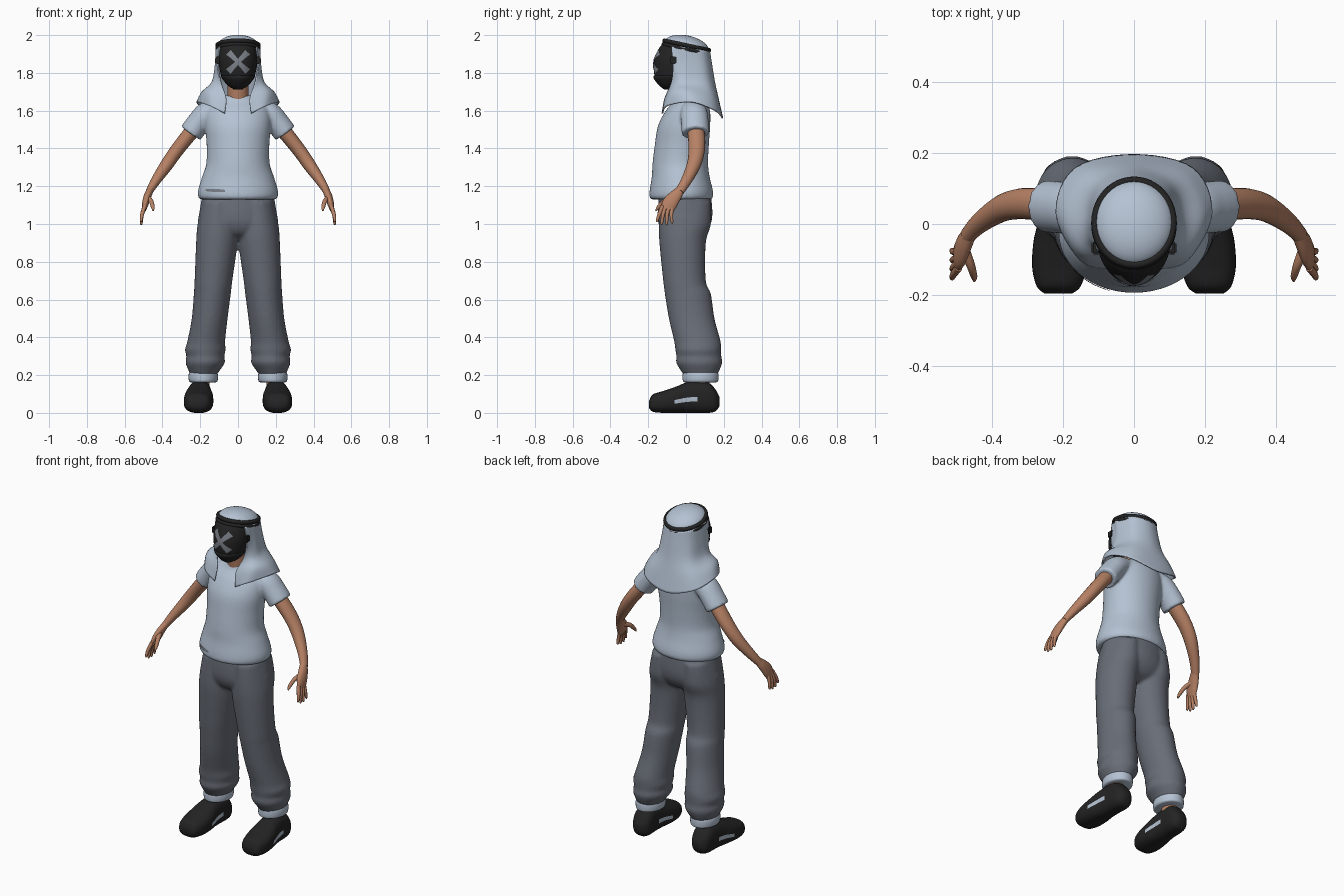
import bpy, bmesh, math
from mathutils import Vector, Matrix

if "Cube" in bpy.data.objects:
    bpy.data.objects.remove(bpy.data.objects["Cube"])


def material(name, r, g, b):
    m = bpy.data.materials.new(name)
    m.use_nodes = True
    m.diffuse_color = (r, g, b, 1)
    node = m.node_tree.nodes["Principled BSDF"]
    node.inputs["Base Color"].default_value = (r, g, b, 1)
    node.inputs["Roughness"].default_value = 0.8
    return m


CLOTH = material("pale blue cloth", 0.46, 0.54, 0.65)
GREY = material("slate trousers", 0.14, 0.155, 0.185)
SKIN = material("tan skin", 0.47, 0.22, 0.13)
BLACK = material("black", 0.017, 0.017, 0.017)
MARK = material("mid grey marking", 0.19, 0.21, 0.24)

X, Y, Z = Vector((1, 0, 0)), Vector((0, 1, 0)), Vector((0, 0, 1))


def spline(keys, n=5):
    """Smooth curve through tuples of any length."""
    out = []
    for i in range(len(keys) - 1):
        p0, p1, p2, p3 = (keys[max(0, min(j, len(keys) - 1))] for j in range(i - 1, i + 3))
        for s in range(n):
            t = s / n
            out.append(tuple(b + 0.5 * t * (c - a + t * (2*a - 5*b + 4*c - d + t * (3*(b - c) + d - a)))
                             for a, b, c, d in zip(p0, p1, p2, p3)))
    return out + [tuple(keys[-1])]


def skin_rows(bm, rows, closed=True):
    vs = [[bm.verts.new(p) for p in row] for row in rows]
    n = len(rows[0])
    for r, s in zip(vs, vs[1:]):
        for i in range(n if closed else n - 1):
            j = (i + 1) % n
            bm.faces.new((r[i], r[j], s[j], s[i]))
    if closed:
        bm.faces.new(vs[0])
        bm.faces.new(vs[-1])


def loft(bm, keys, axis=None, side=1, sides=32, power=2.0, n=5):
    """Keys are (x, y, z, radius a, radius b); axis fixes the ring plane."""
    pts = spline(keys, n)
    rows = []
    for i, (x, y, z, ra, rb) in enumerate(pts):
        t = axis or (Vector(pts[min(i + 1, len(pts) - 1)][:3]) - Vector(pts[max(i - 1, 0)][:3])).normalized()
        a = t.cross(Z if axis == Y else Y).normalized()
        b = a.cross(t)
        row = []
        for k in range(sides):
            ang = math.tau * k / sides
            c, s = math.cos(ang), math.sin(ang)
            e = 2 / power
            p = Vector((x, y, z)) + a * ra * math.copysign(abs(c) ** e, c) + b * rb * math.copysign(abs(s) ** e, s)
            row.append(Vector((p.x * side, p.y, p.z)))
        rows.append(row)
    skin_rows(bm, rows)


def finish(name, bm, mat, mirror=False, remesh=0):
    bmesh.ops.recalc_face_normals(bm, faces=bm.faces)
    me = bpy.data.meshes.new(name)
    bm.to_mesh(me)
    bm.free()
    me.materials.append(mat)
    for p in me.polygons:
        p.use_smooth = True
    me.set_sharp_from_angle(angle=math.radians(55))
    ob = bpy.data.objects.new(name, me)
    bpy.context.scene.collection.objects.link(ob)
    if mirror:
        ob.modifiers.new("mirror", "MIRROR")
    if remesh:
        m = ob.modifiers.new("blend", "REMESH")
        m.mode, m.voxel_size, m.use_smooth_shade = "VOXEL", remesh, True
        s = ob.modifiers.new("soften", "SMOOTH")
        s.factor, s.iterations = 0.5, 4
    return ob


def upright(rows, cx=0):
    return [(cx, cy, z, rx, ry) for z, cy, rx, ry in rows]


# Shirt: torso and sleeves blended together
bm = bmesh.new()
loft(bm, upright([(1.13, -.025, .195, .155), (1.142, -.025, .21, .168), (1.18, -.025, .211, .167),
                  (1.25, -.028, .19, .153), (1.32, -.03, .168, .147), (1.42, -.022, .166, .143),
                  (1.52, -.01, .174, .138), (1.6, .01, .168, .117), (1.65, .02, .13, .085),
                  (1.68, .005, .07, .06)]), Z, sides=48)
for side in (1, -1):
    loft(bm, [(.1, .035, 1.615, .05, .06), (.165, .042, 1.585, .062, .072), (.21, .047, 1.535, .062, .073),
              (.25, .05, 1.48, .063, .073)], side=side)
shirt = finish("shirt", bm, CLOTH, remesh=.009)

# Trousers: hips and legs blended together
bm = bmesh.new()
loft(bm, upright([(1.15, -.005, .19, .138), (1.06, -.005, .205, .145), (1.0, -.007, .21, .138),
                  (.95, -.01, .16, .11), (.92, -.01, .05, .06)]), Z, sides=48)
for side in (1, -1):
    loft(bm, [(.1, -.005, 1.12, .09, .135), (.108, -.006, 1.0, .106, .138), (.112, -.018, .9, .11, .123),
              (.13, -.008, .7, .1, .113), (.136, .01, .63, .098, .122), (.15, .03, .5, .095, .121),
              (.168, .06, .38, .1, .123), (.173, .065, .335, .108, .122), (.173, .068, .3, .1, .119),
              (.174, .07, .265, .104, .122), (.18, .075, .22, .08, .1), (.182, .075, .2, .07, .088)],
         Z, side)
finish("trousers", bm, GREY, remesh=.01)

# Rolled cuffs, ankles
bm = bmesh.new()
loft(bm, upright([(.162, .077, .066, .084), (.168, .077, .075, .093), (.19, .077, .078, .095),
                  (.212, .077, .075, .093), (.22, .077, .066, .084)], .184), Z, n=3)
finish("trouser_cuffs", bm, CLOTH, mirror=True)
bm = bmesh.new()
loft(bm, upright([(.1, .075, .045, .05), (.18, .075, .045, .05)], .195), Z)
finish("ankles", bm, SKIN, mirror=True)

# Shoes with a pale patch on each flank
bm = bmesh.new()
shoe = [(-.195, .04, .025, .065), (-.175, .062, .006, .098), (-.12, .077, 0, .116), (-.05, .076, 0, .14),
        (0, .067, 0, .16), (.06, .062, 0, .17), (.12, .06, 0, .16), (.155, .05, .008, .125), (.177, .025, .035, .085)]
loft(bm, [(.205 - .04 * y, y, (lo + hi) / 2, rx, (hi - lo) / 2) for y, rx, lo, hi in shoe], Y, power=2.6, n=6)
ob = finish("shoes", bm, BLACK, mirror=True)
ob.data.materials.append(CLOTH)
for p in ob.data.polygons:
    c = p.center
    if abs(p.normal.x) > .5 and -.065 < c.y < .06 and abs(c.z - .068 - .1 * c.y) < .014:
        p.material_index = 1

# Bare arms with hands and fingers
bm = bmesh.new()
loft(bm, [(.22, .05, 1.52, .04, .045), (.285, .057, 1.44, .038, .045), (.335, .055, 1.375, .036, .042),
          (.38, .04, 1.31, .034, .037), (.435, .002, 1.23, .026, .029), (.47, -.034, 1.172, .019, .024)], sides=20)
loft(bm, [(.462, -.026, 1.185, .018, .022), (.478, -.055, 1.15, .02, .033), (.49, -.085, 1.11, .018, .04),
          (.498, -.1, 1.075, .012, .034)], sides=20)
for i, (tip_y, tip_z) in enumerate([(-.152, 1.012), (-.128, .997), (-.102, .995), (-.074, 1.003)]):
    base = -.124 + .017 * i
    loft(bm, [(.494, base, 1.095, .011, .011), (.508, (base + tip_y) / 2 - .004, 1.05, .01, .01),
              (.512, tip_y, tip_z + .008, .007, .007), (.511, tip_y, tip_z, .003, .003)], sides=10)
loft(bm, [(.478, -.07, 1.14, .015, .016), (.46, -.115, 1.12, .012, .013), (.451, -.145, 1.09, .01, .01),
          (.449, -.16, 1.07, .004, .004)], sides=10)
finish("arms", bm, SKIN, mirror=True)

# Neck
bm = bmesh.new()
loft(bm, upright([(1.6, .005, .06, .058), (1.7, -.01, .055, .055), (1.82, -.02, .055, .06)]), Z)
finish("neck", bm, SKIN)

# Face mask and its lower guard
bm = bmesh.new()
loft(bm, upright([(1.716, -.09, .02, .025), (1.735, -.08, .05, .057), (1.78, -.062, .086, .103),
                  (1.85, -.042, .103, .128), (1.9, -.033, .104, .124), (1.945, -.025, .098, .107),
                  (1.97, -.02, .07, .07)]), Z, sides=48)
mask = finish("face_mask", bm, BLACK)
bm = bmesh.new()
loft(bm, upright([(1.712, -.09, .02, .025), (1.732, -.081, .053, .06), (1.765, -.068, .081, .1),
                  (1.782, -.063, .09, .108), (1.788, -.062, .086, .104)]), Z, sides=48)
finish("mask_lower_guard", bm, BLACK)
bm = bmesh.new()
bmesh.ops.create_cube(bm, size=1, matrix=Matrix.Translation((.107, -.068, 1.868)) @ Matrix.Diagonal((.024, .035, .04, 1)))
bmesh.ops.bevel(bm, geom=bm.edges[:], offset=.005, segments=2, affect="EDGES")
finish("mask_clips", bm, BLACK, mirror=True)


# Thin painted strips laid onto a surface
def strip(name, target, x, z, length, width, angle, flare, offset):
    bm = bmesh.new()
    bmesh.ops.create_grid(bm, x_segments=24, y_segments=6, size=1)
    for v in bm.verts:
        u, w = v.co.x * length / 2, v.co.y * width / 2 * (1 + flare * v.co.x ** 2)
        v.co = (x + u * math.cos(angle) - w * math.sin(angle), -.3, z + u * math.sin(angle) + w * math.cos(angle))
    ob = finish(name, bm, MARK)
    m = ob.modifiers.new("wrap", "SHRINKWRAP")
    m.target, m.wrap_method, m.offset = target, "PROJECT", offset
    m.use_project_y, m.use_positive_direction, m.use_negative_direction = True, True, False
    m.wrap_mode = "ABOVE_SURFACE"


for k, s in (("rising", 1), ("falling", -1)):
    strip("mask_cross_" + k, mask, 0, 1.858, .14, .022, s * .8, .6, .004 + .0005 * s)
strip("hem_stripe", shirt, -.118, 1.177, .1, .016, -.04, -.4, .004)

# Head cloth: columns from front edge round to the back, then mirrored
half = [
    [(.095, -.075, 1.94), (.106, -.068, 1.84), (.09, -.075, 1.75), (.062, -.11, 1.665), (.07, -.125, 1.585)],
    [(.107, -.04, 1.94), (.113, -.03, 1.84), (.128, -.04, 1.75), (.155, -.075, 1.695), (.15, -.1, 1.625)],
    [(.113, 0, 1.935), (.118, .015, 1.84), (.135, .02, 1.75), (.19, .025, 1.695), (.217, .03, 1.645)],
    [(.082, .09, 1.92), (.09, .1, 1.84), (.105, .115, 1.75), (.14, .14, 1.67), (.165, .155, 1.6)],
    [(0, .124, 1.91), (0, .135, 1.84), (0, .15, 1.75), (0, .17, 1.66), (0, .193, 1.56)],
]
full = half + [[(-x, y, z) for x, y, z in col] for col in half[-2::-1]]
cols = spline([sum((p for p in spline(col, 5)), ()) for col in full], 6)
bm = bmesh.new()
skin_rows(bm, [[c[i:i + 3] for i in range(0, len(c), 3)] for c in cols], closed=False)
ob = finish("head_cloth", bm, CLOTH)
sol = ob.modifiers.new("thickness", "SOLIDIFY")
sol.thickness, sol.offset = .008, 0

# Crown of the head cloth and the doubled cord, tilted down at the back
tilt = Matrix.Translation((0, .002, 1.936)) @ Matrix.Rotation(math.radians(-12), 4, "X")
bm = bmesh.new()
bmesh.ops.create_uvsphere(bm, u_segments=40, v_segments=20, radius=1,
                          matrix=tilt @ Matrix.Diagonal((.112, .122, .062, 1)))
finish("head_cloth_crown", bm, CLOTH)
bm = bmesh.new()
for h in (-.01, .01):
    rings = []
    for i in range(49):
        a = math.tau * i / 48
        ring = []
        for j in range(10):
            b = math.tau * j / 10
            r = .0115 * math.cos(b)
            ring.append(tilt @ Vector(((.109 + r) * math.cos(a), (.121 + r) * math.sin(a), h + .0115 * math.sin(b))))
        rings.append(ring + ring[:1])
    skin_rows(bm, rings, closed=False)
bmesh.ops.remove_doubles(bm, verts=bm.verts, dist=.0001)
finish("head_cord", bm, BLACK)
